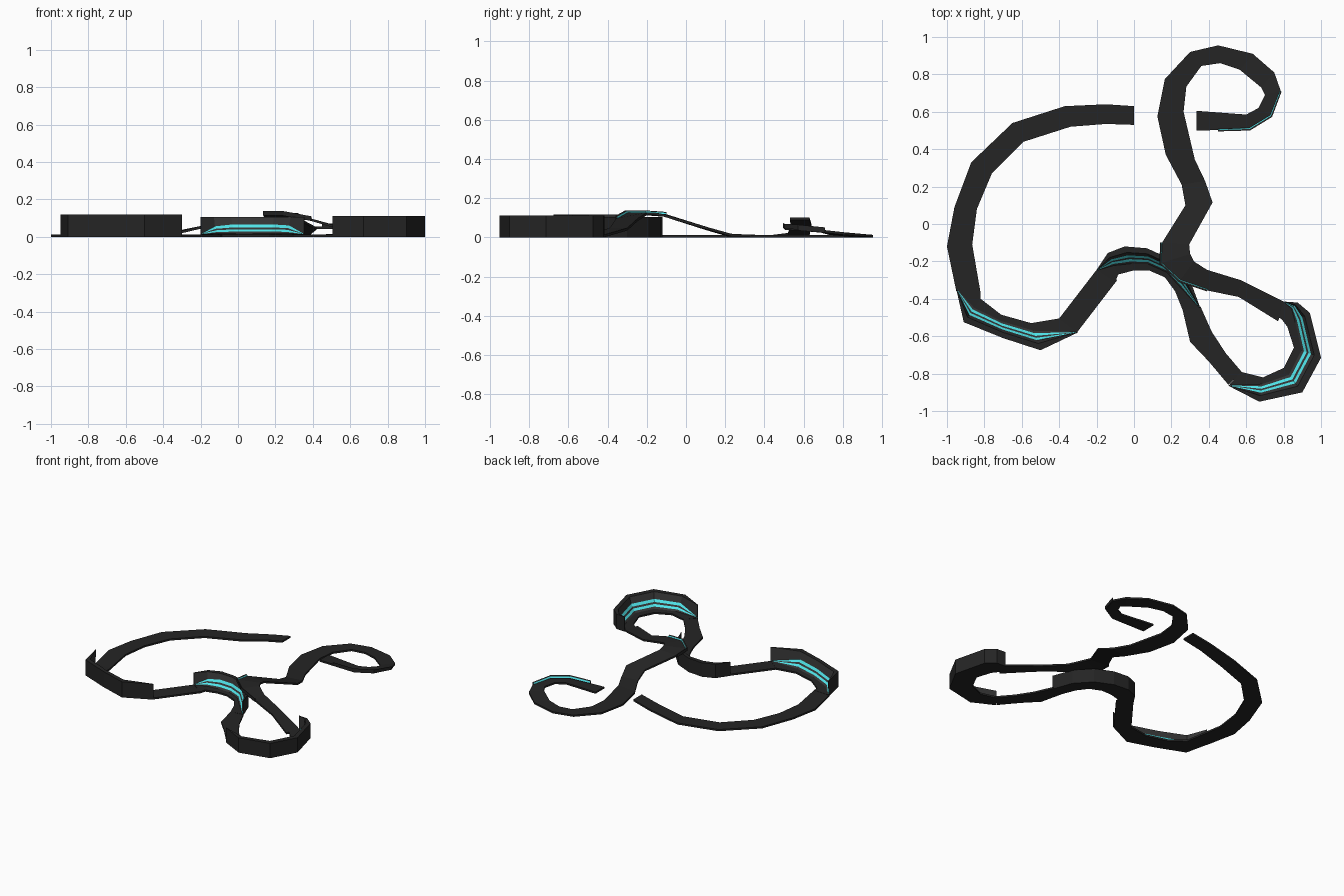
import bpy, bmesh
from mathutils import Vector


def material(name, rgb):
    m = bpy.data.materials.new(name)
    m.diffuse_color = (*rgb, 1)
    return m


ASPHALT = material("asphalt", (0.018, 0.018, 0.018))
SLOPE = material("bank_slope", (0.035, 0.035, 0.035))
GLOW = material("cyan_stripe", (0.08, 0.78, 0.82))


def loft(name, rings, stripes=(), slopes=()):
    """Skin closed cross-sections; listed profile edges get stripe or slope colour."""
    bm = bmesh.new()
    rows = [[bm.verts.new(p) for p in r] for r in rings]
    n = len(rows[0])
    for a, b in zip(rows, rows[1:]):
        for i in range(n):
            j = (i + 1) % n
            f = bm.faces.new((a[i], a[j], b[j], b[i]))
            f.material_index = 2 if i in stripes else 1 if i in slopes else 0
    bm.faces.new(rows[0])
    bm.faces.new(rows[-1])
    bmesh.ops.recalc_face_normals(bm, faces=bm.faces)
    me = bpy.data.meshes.new(name)
    bm.to_mesh(me)
    bm.free()
    for m in (ASPHALT, SLOPE, GLOW):
        me.materials.append(m)
    ob = bpy.data.objects.new(name, me)
    bpy.context.collection.objects.link(ob)
    return ob


def road(name, rungs, t=0.013):
    """Each rung: one edge x, y, the other edge x, y, and height."""
    loft(name, [[(a, b, z), (c, d, z), (c, d, z + t), (a, b, z + t)]
                for a, b, c, d, z in rungs])


# Bank profile: fraction from inner to outer edge, height
PROFILE = [(0.28, 0.018), (0.37, 0.028), (0.47, 0.040), (0.54, 0.050), (0.63, 0.066)]


def bank(name, rungs, height):
    """Each rung: outer x, y, inner x, y, and how far the slope is developed (0..1)."""
    rings = []
    for ox, oy, ix, iy, w in rungs:
        o, i = Vector((ox, oy, 0)), Vector((ix, iy, 0))

        def at(f, z):
            p = i.lerp(o, f)
            return (p.x, p.y, z)
        ring = [at(0, 0.013)]
        for f, z in PROFILE:
            ring.append(at(1 - (1 - f) * (w * 0.95 + 0.05), 0.015 + (z - 0.015) * w))
        ring += [at(1 - 0.22 * w - 0.03, height), at(1, height), at(1, 0), at(0, 0)]
        rings.append(ring)
    loft(name, rings, stripes=(2, 4), slopes=(1, 3, 5))


def rail(name, pts, h=0.025):
    """Thin raised lip whose inner face is lit; points: x, y, z, inward dx, dy."""
    loft(name, [[(x, y, z), (x, y, z + h), (x + dx, y + dy, z + h * 0.8),
                 (x + dx * 1.6, y + dy * 1.6, z + h * 0.4), (x + dx * 2, y + dy * 2, z)]
                for x, y, z, dx, dy in pts], stripes=(2,))


# Take-off ramp and long left sweep
road("launch_and_left_sweep", [
    (0, .63, 0, .53, .088), (-.15, .64, -.15, .535, .055), (-.37, .63, -.34, .52, .01),
    (-.65, .54, -.59, .44, 0), (-.87, .33, -.76, .27, 0), (-.96, .09, -.84, .08, 0),
    (-1, -.12, -.865, -.11, 0), (-.95, -.36, -.82, -.37, 0)])

# Left banked curve
bank("left_bank", [
    (-.95, -.35, -.82, -.36, 0), (-.91, -.525, -.82, -.40, .85), (-.70, -.61, -.71, -.485, 1),
    (-.50, -.675, -.55, -.53, 1), (-.30, -.58, -.40, -.505, 0)], .118)

# Link to the middle
road("left_link", [(-.40, -.505, -.305, -.58, 0), (-.2, -.245, -.09, -.30, 0)])

# Middle banked curve, passing under the bridge
bank("middle_bank", [
    (-.2, -.245, -.10, -.31, 0), (-.14, -.155, -.085, -.27, .8), (-.05, -.12, 0, -.248, 1),
    (.07, -.13, .08, -.248, 1), (.2, -.19, .165, -.285, 1), (.3, -.30, .22, -.36, .9),
    (.355, -.45, .26, -.46, 0)], .105)

# Descent to the right loop
road("right_link", [
    (.355, -.44, .26, -.46, 0), (.415, -.575, .30, -.63, 0), (.49, -.69, .40, -.735, 0),
    (.575, -.79, .505, -.86, 0)])

# Right banked loop
bank("right_bank", [
    (.505, -.865, .57, -.79, 0), (.67, -.95, .69, -.82, 1), (.9, -.9, .80, -.77, 1),
    (1, -.715, .855, -.66, 1), (.94, -.475, .82, -.55, .9), (.875, -.42, .79, -.51, .5),
    (.805, -.415, .76, -.49, 0)], .112)

# Bridge, chicane and landing hairpin
road("bridge_and_hairpin", [
    (.81, -.42, .77, -.52, 0), (.57, -.3, .56, -.39, .035), (.39, -.245, .39, -.355, .085),
    (.32, -.2, .24, -.31, .113), (.30, -.16, .14, -.21, .115), (.295, -.11, .15, -.1, .105),
    (.42, .115, .275, .1, .038), (.38, .23, .255, .21, .006), (.325, .345, .17, .37, 0),
    (.265, .6, .125, .575, 0), (.28, .735, .165, .775, 0), (.36, .845, .3, .92, 0),
    (.46, .86, .45, .955, 0), (.565, .825, .635, .91, .004), (.68, .73, .75, .81, .013),
    (.70, .69, .785, .71, .024), (.665, .62, .735, .575, .035), (.6, .585, .62, .505, .038),
    (.335, .605, .335, .5, .045)])

# Lit lips on the bridge bend and the hairpin
rail("bridge_lip", [
    (.39, -.36, .085, .003, .008), (.24, -.31, .113, .006, .008),
    (.135, -.21, .113, .008, .004), (.14, -.1, .105, .008, 0)])
rail("hairpin_lip", [
    (.79, .71, .026, -.007, -.001), (.738, .572, .04, -.006, .006),
    (.62, .50, .045, -.002, .008), (.45, .495, .048, 0, .007)])
